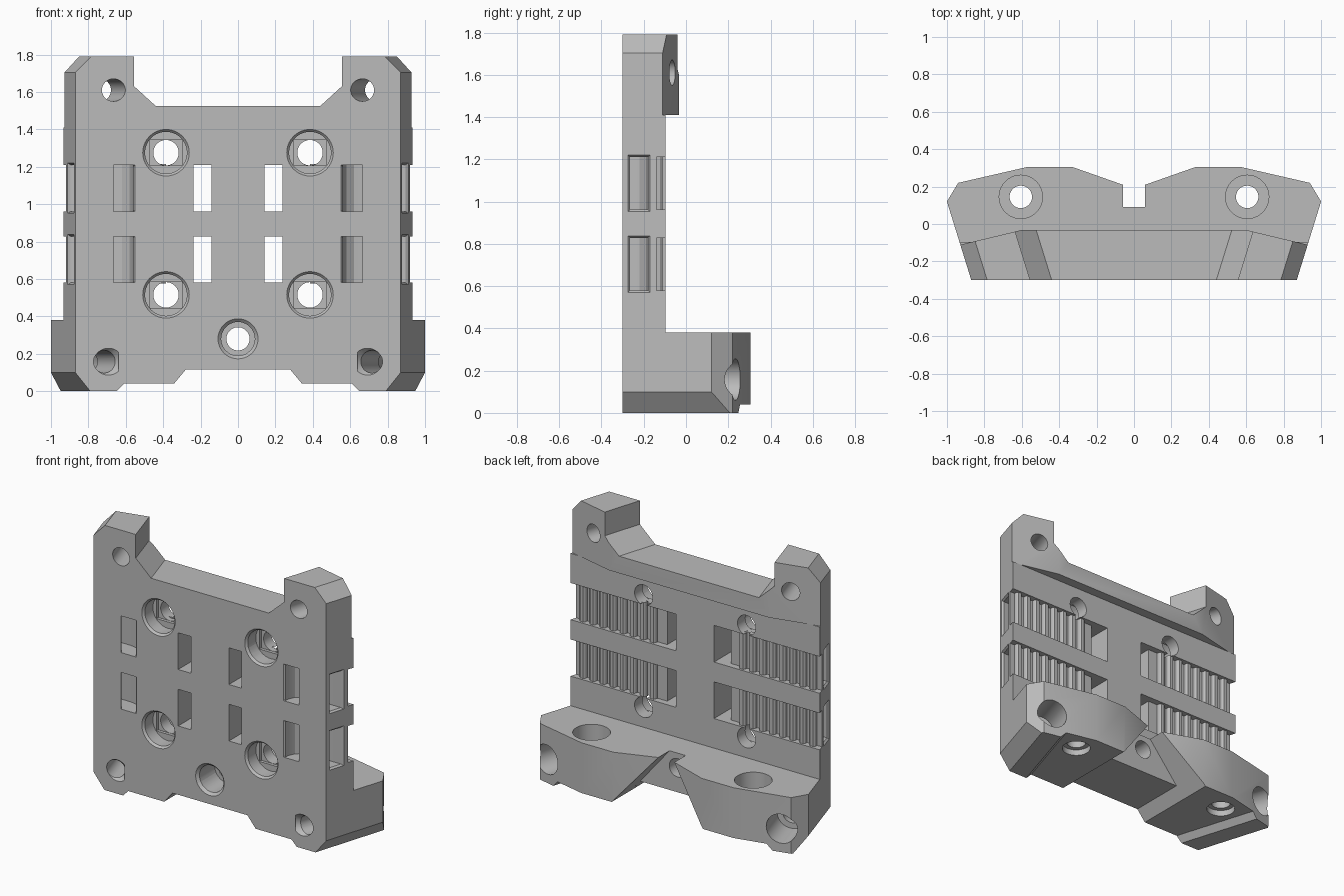
import bpy, bmesh, math
from mathutils import Vector

cube = bpy.data.objects.get("Cube")
if cube:
    bpy.data.objects.remove(cube, do_unlink=True)

grey = bpy.data.materials.new("plain grey")
grey.use_nodes = True
COLOUR = (0.5, 0.5, 0.5, 1)
grey.diffuse_color = COLOUR
grey.node_tree.nodes["Principled BSDF"].inputs["Base Color"].default_value = COLOUR

SHEAR = 0.31   # outward flare of the sides towards the back
FRONT = -0.3


def loft(name, loop_a, loop_b):
    """Closed solid between two matching loops."""
    bm = bmesh.new()
    a = [bm.verts.new(p) for p in loop_a]
    b = [bm.verts.new(p) for p in loop_b]
    bm.faces.new(a)
    bm.faces.new(b)
    for i in range(len(a)):
        j = (i + 1) % len(a)
        bm.faces.new((a[i], a[j], b[j], b[i]))
    bmesh.ops.recalc_face_normals(bm, faces=bm.faces)
    mesh = bpy.data.meshes.new(name)
    bm.to_mesh(mesh)
    bm.free()
    obj = bpy.data.objects.new(name, mesh)
    bpy.context.collection.objects.link(obj)
    mesh.materials.append(grey)
    return obj


def plan(name, pts, z0, z1):
    return loft(name, [(x, y, z0) for x, y in pts], [(x, y, z1) for x, y in pts])


def elevation(name, pts, y0, y1, shear=0.0):
    def at(y):
        return [(x + math.copysign(shear * (y - FRONT), x), y, z) for x, z in pts]
    return loft(name, at(y0), at(y1))


def rod(name, p0, p1, r0, r1=None, n=40):
    """Round or tapered solid between two points."""
    p0, p1 = Vector(p0), Vector(p1)
    axis = (p1 - p0).normalized()
    u = axis.cross((0, 0, 1) if abs(axis.z) < 0.9 else (0, 1, 0)).normalized()
    v = axis.cross(u)
    ring = [u * math.cos(t * math.tau / n) + v * math.sin(t * math.tau / n) for t in range(n)]
    return loft(name, [p0 + d * r0 for d in ring], [p1 + d * (r1 or r0) for d in ring])


def box(name, x0, x1, y0, y1, z0, z1):
    return plan(name, [(x0, y0), (x1, y0), (x1, y1), (x0, y1)], z0, z1)


def frame(name, cx, cz, w, h, lip=0.015):
    """Chamfered mouth of a window in the front face."""
    def rect(y, e):
        return [(cx + sx * (w / 2 + e), y, cz + sz * (h / 2 + e))
                for sx, sz in ((-1, -1), (1, -1), (1, 1), (-1, 1))]
    return loft(name, rect(FRONT - lip, lip), rect(FRONT + lip, -lip))


def mirrored(half):
    return half + [(-x, y) for x, y in reversed(half)]


def combine(target, tool, op="DIFFERENCE"):
    mod = target.modifiers.new(tool.name, "BOOLEAN")
    mod.operation, mod.object, mod.solver = op, tool, "EXACT"
    bpy.context.view_layer.objects.active = target
    bpy.ops.object.modifier_apply(modifier=mod.name)
    bpy.data.objects.remove(tool, do_unlink=True)


# Solid block with the lobed rear outline
body = plan("mounting_plate", mirrored([
    (0.06, 0.21), (0.33, 0.305), (0.57, 0.305), (0.94, 0.22), (1.06, 0.02), (1.06, -0.4)]), -0.1, 2.0)


def cut(tool):
    combine(body, tool)


# Thin plate behind, and the thicker top band with its angled ends
cut(box("rear_clear", -1.3, 1.3, -0.097, 0.6, 0.38, 1.41))
cut(plan("top_clear", mirrored([(0.6, -0.032), (1.3, -0.2), (1.3, 0.6)]), 1.41, 2.2))

# Flared front outline with posts, feet and corner chamfers
combine(body, elevation("outline", mirrored([
    (0.61, 0.04), (0.65, 0), (0.79, 0), (0.87, 0.1), (0.87, 1.703), (0.785, 1.79),
    (0.555, 1.79), (0.555, 1.63), (0.44, 1.525)]), FRONT, 0.4, SHEAR), "INTERSECT")

# Gap between the lobes and the raised middle of the underside
cut(elevation("underside_gap", mirrored([(0.28, 0.115), (0.384, -0.01)]), -0.4, 0.095))
cut(elevation("lobe_gap", mirrored([(0.06, 0.5), (0.06, 0.38), (0.384, -0.01)]), 0.09, 0.4))

# Centre screw hole
cut(rod("centre_hole", (0, -0.4, 0.28), (0, 0.2, 0.28), 0.062))
cut(rod("centre_bore", (0, -0.4, 0.28), (0, -0.12, 0.28), 0.09))
cut(rod("centre_rim", (0, -0.32, 0.28), (0, -0.28, 0.28), 0.127, 0.087))

ROWS = ((0.58, 0.828), (0.962, 1.21))

for s in (-1, 1):
    # Four counterbored screw holes with stepped floors
    for z in (0.515, 1.275):
        x = s * 0.385
        cut(rod("screw_hole", (x, -0.4, z), (x, 0.1, z), 0.068))
        cut(rod("screw_bore", (x, -0.4, z), (x, -0.2, z), 0.112))
        cut(rod("screw_rim", (x, -0.32, z), (x, -0.28, z), 0.142, 0.107))
        cut(box("screw_step", x - 0.085, x + 0.085, -0.21, -0.18, z - 0.069, z + 0.069))

    # Slanted holes through the lower corners and the top posts
    def slant(x, y, z):
        return (s * (x + SHEAR * (y - FRONT)), y, z)
    cut(rod("foot_hole", slant(0.71, -0.4, 0.158), slant(0.71, 0.4, 0.158), 0.06))
    cut(rod("foot_bore", slant(0.71, 0.02, 0.158), slant(0.71, 0.4, 0.158), 0.098))
    cut(rod("foot_rim", slant(0.71, -0.32, 0.158), slant(0.71, -0.28, 0.158), 0.085, 0.055))
    cut(rod("post_hole", slant(0.665, -0.4, 1.61), slant(0.665, 0.1, 1.61), 0.06))

    # Upright bolt holes in the lobes
    x = s * 0.605
    cut(rod("lobe_hole", (x, 0.145, -0.1), (x, 0.145, 0.5), 0.06))
    cut(rod("lobe_bore", (x, 0.145, 0.26), (x, 0.145, 0.5), 0.116))
    cut(rod("lobe_recess", (x, 0.145, -0.1), (x, 0.145, 0.08), 0.09))

    for z0, z1 in ROWS:
        zc, h = (z0 + z1) / 2, z1 - z0
        # Through window and belt recess on the back
        a, b = sorted((s * 0.142, s * 0.238))
        cut(box("inner_window", a, b, -0.4, 0.0, z0, z1))
        cut(frame("inner_mouth", s * 0.19, zc, 0.096, h))
        a, b = sorted((s * 0.142, s * 1.2))
        cut(box("belt_recess", a, b, -0.14, 0.0, z0, z1))
        # Curved strap tunnel from the front to the side
        cut(plan("strap_tunnel", [(s * px, py) for px, py in (
            (0.56, -0.4), (0.56, -0.27), (0.58, -0.22), (0.62, -0.19), (0.68, -0.18),
            (1.2, -0.18), (1.2, -0.265), (0.72, -0.265), (0.685, -0.275), (0.665, -0.295),
            (0.66, -0.4))], z0, z1))
        cut(frame("outer_mouth", s * 0.605, zc, 0.11, h))

        # Chamfered mouth in the flared side
        def side_rect(depth, e):
            return [(s * (0.87 + SHEAR * (y - FRONT) + depth), y, z) for y, z in (
                (-0.265 - e, z0 - e), (-0.18 + e, z0 - e), (-0.18 + e, z1 + e), (-0.265 - e, z1 + e))]
        cut(loft("side_mouth", side_rect(0.015, 0.022), side_rect(-0.015, -0.002)))

        # Belt teeth standing in the recess
        for i in range(8):
            x = s * (0.335 + 0.075 * i)
            tooth = [(x + w, y) for w, y in (
                (-0.024, -0.146), (-0.021, -0.122), (-0.012, -0.112),
                (0.012, -0.112), (0.021, -0.122), (0.024, -0.146))]
            combine(body, plan("belt_tooth", tooth, z0 - 0.005, z1 + 0.005), "UNION")

# Smooth the round walls, keep the edges crisp
bpy.ops.object.select_all(action="DESELECT")
body.select_set(True)
bpy.context.view_layer.objects.active = body
bpy.ops.object.shade_smooth_by_angle(angle=math.radians(25))
